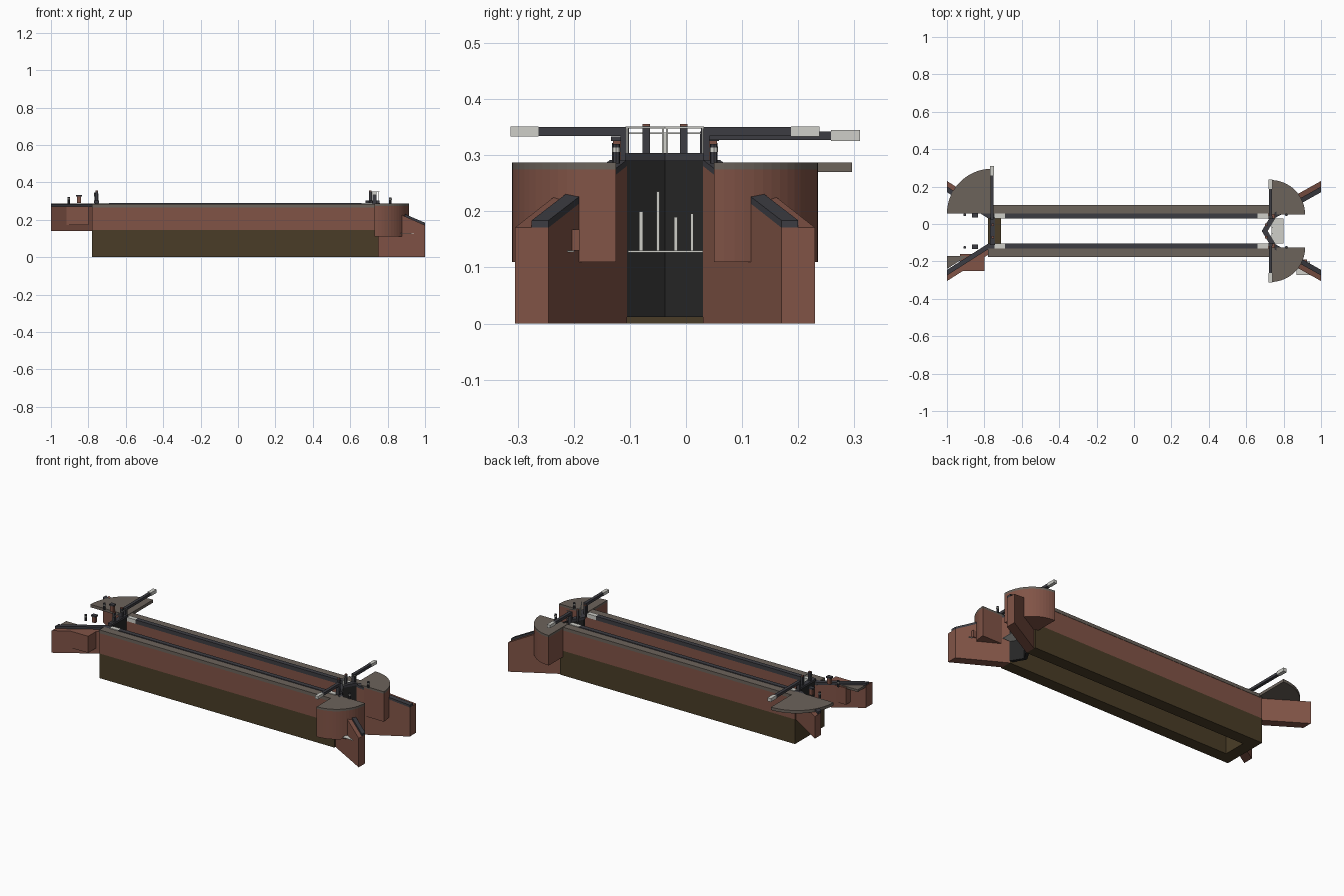
import bpy, bmesh, math

if "Cube" in bpy.data.objects:
    bpy.data.objects.remove(bpy.data.objects["Cube"])

YC = -0.0375          # centre line of the chamber
INNER, OUTER = 0.0675, 0.1375
SIDES = ((1, "left"), (-1, "right"))


def material(name, rgb):
    m = bpy.data.materials.new(name)
    m.use_nodes = True
    col = (*rgb, 1)
    m.diffuse_color = col
    node = m.node_tree.nodes["Principled BSDF"]
    node.inputs["Base Color"].default_value = col
    node.inputs["Roughness"].default_value = 0.9
    return m


BRICK = material("brick red", (0.22, 0.088, 0.062))
STONE = material("paving grey", (0.15, 0.125, 0.105))
SLATE = material("slate dark", (0.046, 0.046, 0.055))
BLACK = material("gate black", (0.019, 0.019, 0.019))
OLIVE = material("wet olive", (0.068, 0.046, 0.02))
WHITE = material("off white", (0.62, 0.62, 0.58))


def prism(name, pts, z0, tops, mat):
    """Upright prism; z0 and tops are a number or one value per point."""
    n = len(pts)
    lows = z0 if isinstance(z0, (list, tuple)) else [z0] * n
    highs = tops if isinstance(tops, (list, tuple)) else [tops] * n
    bm = bmesh.new()
    low = [bm.verts.new((x, y, z)) for (x, y), z in zip(pts, lows)]
    high = [bm.verts.new((x, y, z)) for (x, y), z in zip(pts, highs)]
    bm.faces.new(low)
    bm.faces.new(high)
    for i in range(n):
        j = (i + 1) % n
        bm.faces.new((low[i], low[j], high[j], high[i]))
    bmesh.ops.recalc_face_normals(bm, faces=bm.faces)
    me = bpy.data.meshes.new(name)
    bm.to_mesh(me)
    bm.free()
    me.materials.append(mat)
    ob = bpy.data.objects.new(name, me)
    bpy.context.scene.collection.objects.link(ob)
    return ob


def box(name, x0, x1, y0, y1, z0, z1, mat):
    return prism(name, [(x0, y0), (x1, y0), (x1, y1), (x0, y1)], z0, z1, mat)


def slab(name, s, x0, x1, d0, d1, z0, z1, mat):
    """Box on one side of the centre line, d measured outwards."""
    return box(name, x0, x1, YC + s * d0, YC + s * d1, z0, z1, mat)


def quarter(name, cx, d, s, r, dx, z0, z1, mat, steps=16):
    pts = [(cx, YC + s * d)]
    for i in range(steps + 1):
        a = math.pi / 2 * i / steps
        pts.append((cx + dx * r * math.cos(a), YC + s * (d + r * math.sin(a))))
    return prism(name, pts, z0, z1, mat)


def wing(name, s, x0, x1, width, z0, za, zb, mat):
    """Splayed wall from the chamber corner to the end of the model."""
    a, b = INNER, 0.2075
    pts = [(x0, YC + s * a), (x1, YC + s * b),
           (x1, YC + s * (b + width)), (x0, YC + s * (a + width))]
    low = z0 if z0 is not None else [za - 0.014, zb - 0.014] + [zb - 0.014, za - 0.014]
    return prism(name, pts, low, [za, zb, zb, za], mat)


def bollard(name, x, y, z0, z1, r):
    for part, a, b, rr, mat in (("post", z0, z1 - 0.014, r, SLATE),
                                ("band", z1 - 0.014, z1 - 0.006, r * 1.1, WHITE),
                                ("cap", z1 - 0.006, z1, r, SLATE)):
        pts = [(x + rr * math.cos(k * math.pi / 4), y + rr * math.sin(k * math.pi / 4))
               for k in range(8)]
        prism(f"{name}_{part}", pts, a, b, mat)


for s, side in SIDES:
    # chamber walls and copings
    slab(f"{side}_wall_base", s, -0.78, 0.75, INNER, OUTER, 0, 0.145, OLIVE)
    slab(f"{side}_wall_brick", s, -0.78, 0.75, INNER, OUTER, 0.145, 0.266, BRICK)
    slab(f"{side}_wall_paving", s, -0.78, 0.73, 0.094, OUTER + 0.002, 0.266, 0.285, STONE)
    slab(f"{side}_wall_coping", s, -0.69, 0.66, INNER, 0.094, 0.266, 0.289, SLATE)
    for x0, x1 in ((-0.745, -0.69), (0.66, 0.72)):
        slab(f"{side}_coping_end", s, x0, x1, INNER, 0.094, 0.266, 0.289, WHITE)
    slab(f"{side}_upper_corner", s, -0.78, -0.745, INNER, 0.094, 0.266, 0.285, SLATE)

    # lower end: quarter towers and sloping wings
    quarter(f"{side}_tower", 0.73, 0.0875, s, 0.185, 1, 0.11, 0.275, BRICK)
    quarter(f"{side}_tower_top", 0.73, 0.0875, s, 0.185, 1, 0.275, 0.287, STONE)
    wing(f"{side}_lower_wing", s, 0.75, 1.0, 0.06, 0, 0.281, 0.171, BRICK)
    wing(f"{side}_lower_wing_coping", s, 0.75, 1.0, 0.03, None, 0.292, 0.184, SLATE)

    # upper end: level wings
    wing(f"{side}_upper_wing", s, -0.78, -1.0, 0.06, 0.14, 0.27, 0.27, BRICK)
    wing(f"{side}_upper_wing_coping", s, -0.78, -1.0, 0.03, None, 0.285, 0.285, SLATE)

    # bollards and winding boxes
    bollard(f"{side}_lower_bollard", 0.815, YC + s * 0.087, 0.285, 0.32, 0.007)
    bollard(f"{side}_upper_bollard", -0.905, YC + s * 0.087, 0.285, 0.322, 0.007)
    slab(f"{side}_winding_box", s, -0.86, -0.84, 0.075, 0.093, 0.29, 0.325, BRICK)
    slab(f"{side}_winding_cap", s, -0.865, -0.835, 0.072, 0.096, 0.325, 0.333, SLATE)

    # lower mitre gate leaf, walkway and paddle post
    def leaf(name, x, t, z0, z1, mat):
        return prism(name, [(x, YC), (x + 0.042, YC + s * 0.07),
                            (x + 0.042 + t, YC + s * 0.07), (x + t, YC)], z0, z1, mat)
    leaf(f"{side}_lower_gate", 0.69, 0.02, 0.012, 0.29, BLACK)
    leaf(f"{side}_gate_walkway", 0.683, 0.032, 0.29, 0.304, SLATE)
    leaf(f"{side}_gate_rail", 0.712, 0.003, 0.348, 0.351, WHITE)
    for d in (0.002, 0.066):
        x = 0.712 + 0.6 * d
        slab(f"{side}_rail_post", s, x, x + 0.003, d, d + 0.003, 0.29, 0.35, WHITE)
    for x in (0.7, -0.762):
        slab(f"{side}_paddle_post", s, x, x + 0.013, 0.027, 0.04, 0.285, 0.352, SLATE)
        slab(f"{side}_paddle_cap", s, x, x + 0.013, 0.027, 0.04, 0.352, 0.356, BRICK)

    # lower balance beam
    slab(f"{side}_heel_post", s, 0.72, 0.74, 0.064, 0.079, 0.27, 0.35, SLATE)
    slab(f"{side}_balance_beam", s, 0.721, 0.739, 0.079, 0.225, 0.334, 0.35, SLATE)
    slab(f"{side}_beam_tip", s, 0.72, 0.74, 0.225, 0.275, 0.333, 0.351, WHITE)

# upper gate with its single beam
box("upper_sill", -0.78, -0.71, -0.105, 0.03, 0, 0.145, OLIVE)
box("upper_gate", -0.765, -0.747, -0.105, 0.03, 0.14, 0.29, BLACK)
box("upper_gate_walkway", -0.77, -0.742, -0.112, 0.035, 0.29, 0.303, SLATE)
box("upper_heel_post", -0.768, -0.75, 0.025, 0.042, 0.27, 0.342, SLATE)
box("upper_balance_beam", -0.768, -0.75, 0.042, 0.26, 0.327, 0.342, SLATE)
box("upper_beam_tip", -0.77, -0.748, 0.258, 0.31, 0.325, 0.345, WHITE)
box("upper_rail", -0.746, -0.743, -0.105, 0.03, 0.338, 0.341, WHITE)
for y in (-0.105, -0.039, 0.027):
    box("upper_rail_post", -0.746, -0.743, y, y + 0.003, 0.3, 0.34, WHITE)

# paved turning area, side chamber and its paving
quarter("upper_paving", -0.76, 0.093, 1, 0.24, -1, 0.27, 0.287, STONE)
box("side_chamber", -0.93, -0.8, -0.252, -0.16, 0.172, 0.27, BRICK)
prism("side_paving", [(-1, -0.17), (-0.89, -0.17), (-1, -0.24)], 0.262, 0.275, STONE)

# water leaking through the gate, and the culvert outlet
box("gate_foam", 0.735, 0.8, -0.103, 0.03, 0.127, 0.13, WHITE)
for y, z in ((-0.08, 0.2), (-0.05, 0.235), (-0.018, 0.19), (0.012, 0.195)):
    box("leak_jet", 0.735, 0.74, y - 0.003, y + 0.003, 0.13, z, WHITE)
box("culvert_outlet", 0.9, 0.925, -0.21, -0.19, 0.13, 0.168, BRICK)
box("culvert_foam", 0.87, 0.94, -0.272, -0.2, 0.128, 0.13, WHITE)
